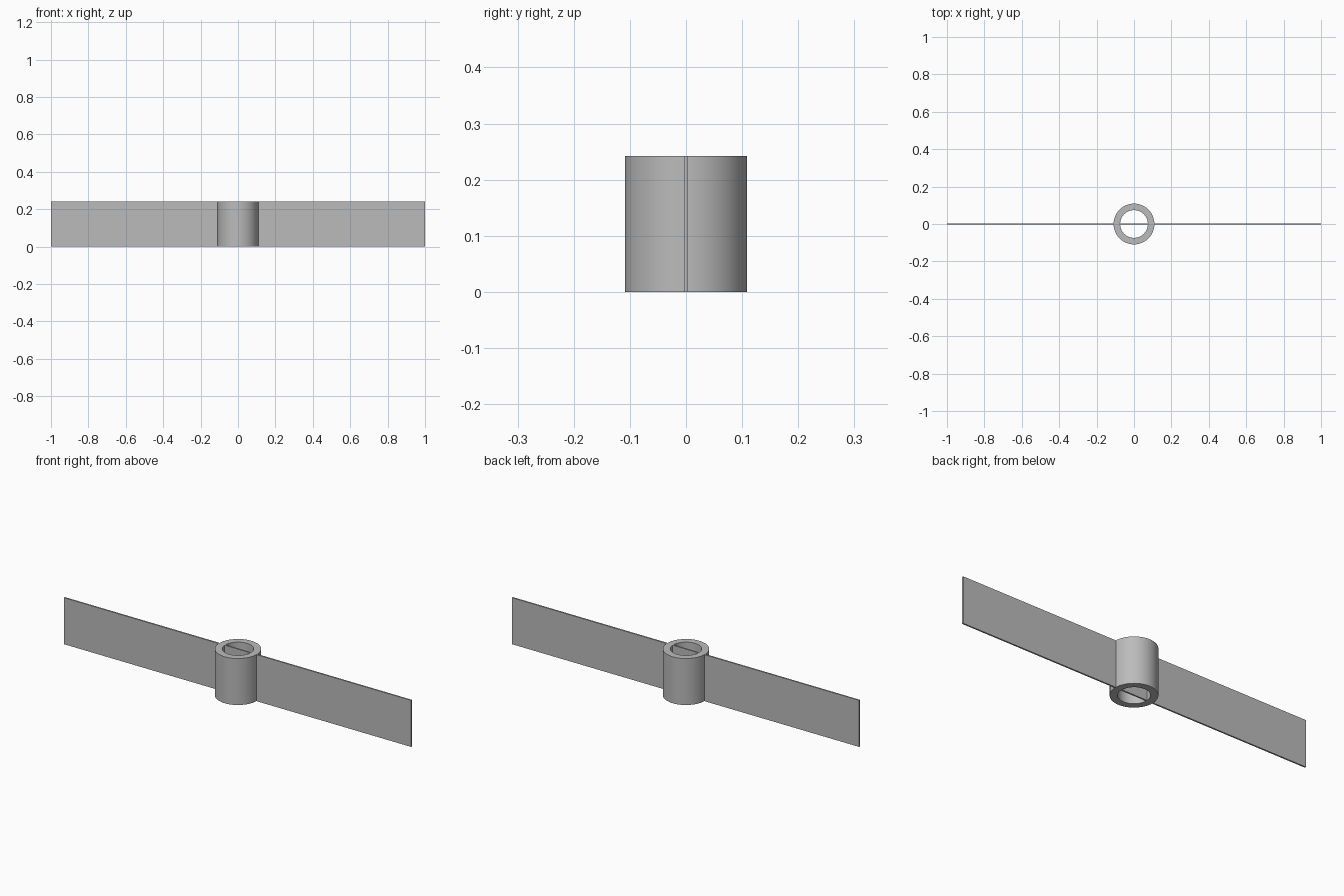
import bpy, bmesh, math

HEIGHT = 0.242

cube = bpy.data.objects.get("Cube")
if cube:
    bpy.data.objects.remove(cube, do_unlink=True)

grey = bpy.data.materials.new("plain grey")
grey.use_nodes = True
colour = (0.5, 0.5, 0.5, 1)
grey.diffuse_color = colour
grey.node_tree.nodes["Principled BSDF"].inputs["Base Color"].default_value = colour


def add_part(name, bm):
    bmesh.ops.recalc_face_normals(bm, faces=bm.faces)
    mesh = bpy.data.meshes.new(name)
    bm.to_mesh(mesh)
    bm.free()
    mesh.materials.append(grey)
    part = bpy.data.objects.new(name, mesh)
    bpy.context.collection.objects.link(part)
    return part


def tube(name, outer, inner, segments=64):
    """Spin a rectangular wall section into a closed tube."""
    bm = bmesh.new()
    section = [(inner, 0), (outer, 0), (outer, HEIGHT), (inner, HEIGHT)]
    verts = [bm.verts.new((r, 0, z)) for r, z in section]
    edges = [bm.edges.new((verts[i - 1], verts[i])) for i in range(4)]
    bmesh.ops.spin(bm, geom=verts + edges, cent=(0, 0, 0), axis=(0, 0, 1),
                   angle=math.tau, steps=segments, use_merge=True)
    bmesh.ops.remove_doubles(bm, verts=bm.verts, dist=1e-5)
    return add_part(name, bm)


def box(name, size):
    bm = bmesh.new()
    bmesh.ops.create_cube(bm, size=1)
    bmesh.ops.scale(bm, vec=size, verts=bm.verts)
    bmesh.ops.translate(bm, vec=(0, 0, size[2] / 2), verts=bm.verts)
    return add_part(name, bm)


# Central hub with an open bore
hub = tube("hub", 0.109, 0.074)
bpy.ops.object.select_all(action="DESELECT")
hub.select_set(True)
bpy.context.view_layer.objects.active = hub
bpy.ops.object.shade_smooth_by_angle(angle=math.radians(30))

# Thin flat blade running straight through the hub
box("blade", (2, 0.008, HEIGHT))
